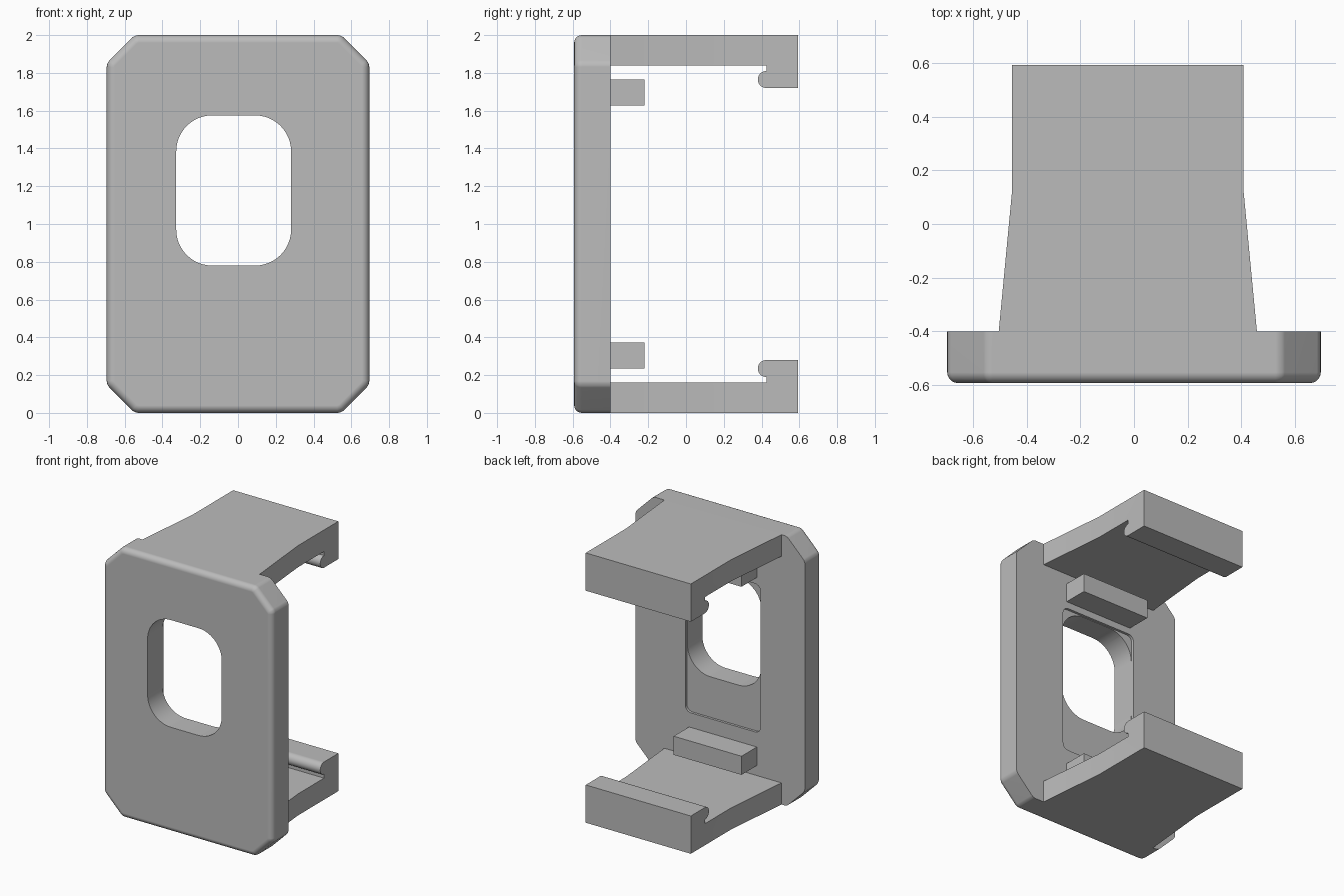
import bpy, bmesh, math
from mathutils import Vector

cube = bpy.data.objects.get("Cube")
if cube:
    bpy.data.objects.remove(cube, do_unlink=True)

CX = -0.023                      # centre of everything but the plate
FRONT, BACK, END = -0.592, -0.40, 0.592

grey = bpy.data.materials.new("plain_grey")
grey.use_nodes = True
grey.diffuse_color = (0.5, 0.5, 0.5, 1)
grey.node_tree.nodes["Principled BSDF"].inputs["Base Color"].default_value = (0.5, 0.5, 0.5, 1)


def make_object(name, bm):
    bmesh.ops.recalc_face_normals(bm, faces=bm.faces)
    mesh = bpy.data.meshes.new(name)
    bm.to_mesh(mesh)
    bm.free()
    mesh.materials.append(grey)
    ob = bpy.data.objects.new(name, mesh)
    bpy.context.collection.objects.link(ob)
    return ob


def activate(ob):
    bpy.ops.object.select_all(action='DESELECT')
    ob.select_set(True)
    bpy.context.view_layer.objects.active = ob


def smooth(ob):
    activate(ob)
    bpy.ops.object.shade_smooth_by_angle(angle=math.radians(32))
    mod = ob.modifiers.new("face_normals", 'WEIGHTED_NORMAL')
    mod.keep_sharp = True


def extrude(bm, points, direction):
    face = bm.faces.new([bm.verts.new(p) for p in points])
    new = bmesh.ops.extrude_face_region(bm, geom=[face], use_keep_orig=True)
    verts = [g for g in new["geom"] if isinstance(g, bmesh.types.BMVert)]
    bmesh.ops.translate(bm, verts=verts, vec=direction)


def rounded_prism(name, x0, x1, z0, z1, y0, y1, radius, steps):
    """Rounded rectangle in x and z, extruded along y."""
    points = []
    corners = [(x1 - radius, z1 - radius), (x0 + radius, z1 - radius),
               (x0 + radius, z0 + radius), (x1 - radius, z0 + radius)]
    for i, (x, z) in enumerate(corners):
        for s in range(steps + 1):
            a = math.pi / 2 * (i + s / steps)
            points.append((x + radius * math.cos(a), y0, z + radius * math.sin(a)))
    bm = bmesh.new()
    extrude(bm, points, Vector((0, y1 - y0, 0)))
    return make_object(name, bm)


# Face plate: clipped corners, softened outline, rounded front rim
W, H, CUT = 0.695, 1.0, 0.148
quarter = [(W, H - CUT), (W - CUT, H)]
outline = quarter + [(-x, z) for x, z in reversed(quarter)]
outline += [(-x, -z) for x, z in outline]
bm = bmesh.new()
bm.faces.new([bm.verts.new((x, BACK, z + H)) for x, z in outline])
bmesh.ops.bevel(bm, geom=bm.verts[:], offset=0.02, segments=3, profile=0.5, affect='VERTICES')
points = [v.co.copy() for v in bm.faces[:][0].verts]
bm.free()
bm = bmesh.new()
extrude(bm, points, Vector((0, FRONT - BACK, 0)))
rim = [e for e in bm.edges if all(v.co.y < FRONT + 0.01 for v in e.verts)]
bmesh.ops.bevel(bm, geom=rim, offset=0.04, segments=5, profile=0.5, affect='EDGES')
plate = make_object("face_plate", bm)

# Window opening and the shallow pocket behind it
cutters = [
    rounded_prism("pocket_cutter", CX - 0.308, CX + 0.308, 0.48, 1.579, BACK - 0.018, 0, 0.045, 5),
    rounded_prism("window_cutter", CX - 0.304, CX + 0.304, 0.78, 1.575, -0.8, 0.1, 0.19, 12),
]
for cutter in cutters:
    cutter.hide_render = True
    activate(plate)
    mod = plate.modifiers.new("cut", 'BOOLEAN')
    mod.operation, mod.solver, mod.object = 'DIFFERENCE', 'EXACT', cutter
    bpy.ops.object.modifier_apply(modifier=mod.name)
    bpy.data.objects.remove(cutter, do_unlink=True)
smooth(plate)


# Clip arms and locating tabs, mirrored about mid height
FLARE_Y = 0.12
for side, sign in (("upper", 1), ("lower", -1)):
    bead_y, bead_z, r = 0.425, 0.765, 0.045
    profile = [(BACK, 1), (BACK, 0.84), (bead_y, 0.84)]
    for s in range(13):
        a = math.pi / 2 + math.pi * s / 12
        profile.append((bead_y + r * math.cos(a), bead_z + r * math.sin(a)))
    profile += [(END, bead_z - r), (END, 1)]

    bm = bmesh.new()
    extrude(bm, [(-1, y, 1 + sign * z) for y, z in profile], Vector((2, 0, 0)))
    bmesh.ops.bisect_plane(bm, geom=bm.verts[:] + bm.edges[:] + bm.faces[:],
                           plane_co=(0, FLARE_Y, 0), plane_no=(0, 1, 0))
    for v in bm.verts:           # arm widens towards the plate
        half = 0.431 + max(0, FLARE_Y - v.co.y) * 0.095
        v.co.x = CX + half * v.co.x
    smooth(make_object(side + "_clip_arm", bm))

    bm = bmesh.new()
    bmesh.ops.create_cube(bm, size=1)
    bmesh.ops.scale(bm, verts=bm.verts, vec=(0.556, 0.18, 0.138))
    bmesh.ops.translate(bm, verts=bm.verts, vec=(CX, BACK + 0.09, 1 + sign * 0.697))
    make_object(side + "_tab", bm)
